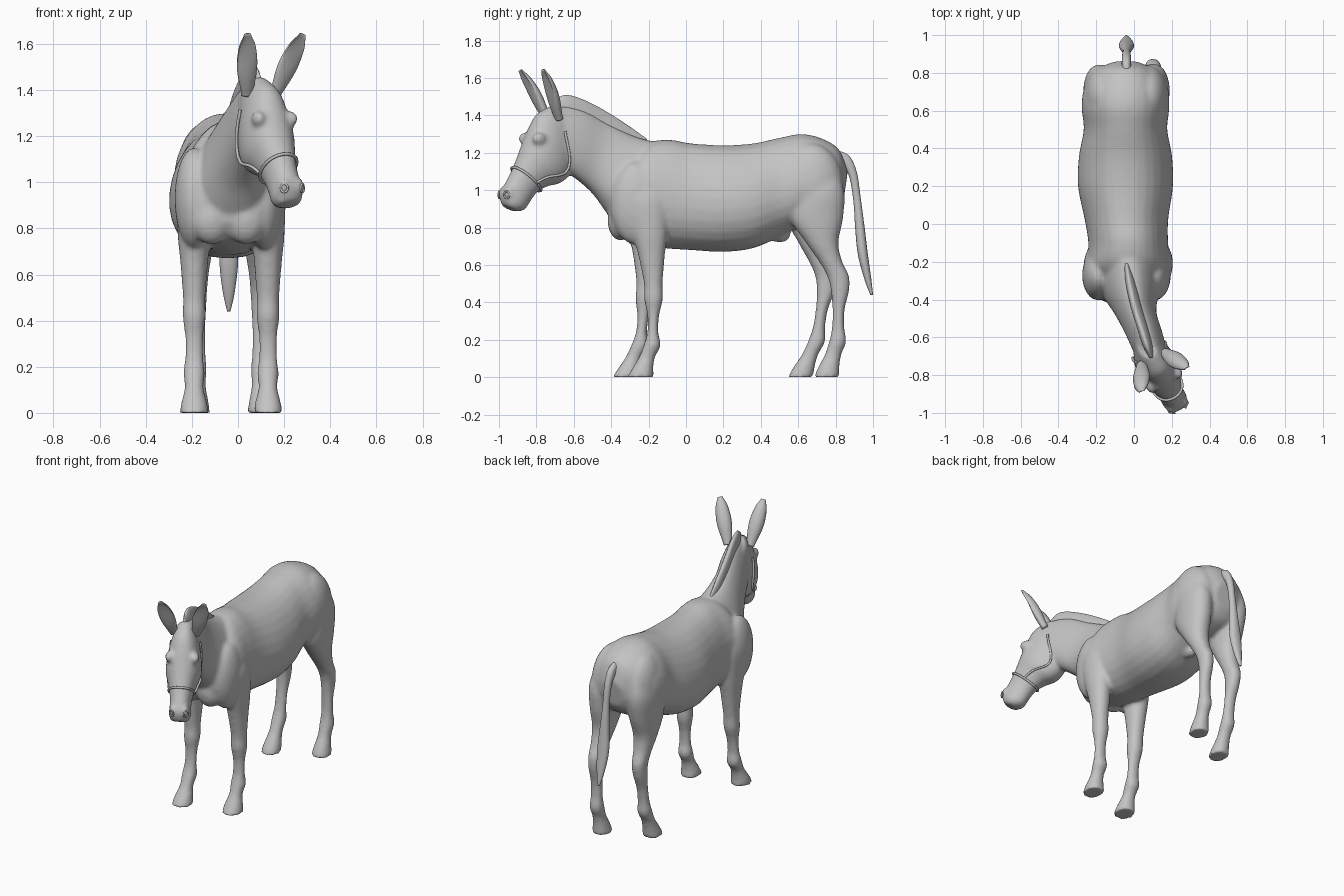
import bpy, bmesh, math
from mathutils import Vector, Matrix

cube = bpy.data.objects.get("Cube")
if cube:
    bpy.data.objects.remove(cube, do_unlink=True)

coat = bpy.data.materials.new("coat_grey")
coat.use_nodes = True
coat.diffuse_color = (0.55, 0.55, 0.55, 1)
coat.node_tree.nodes["Principled BSDF"].inputs["Base Color"].default_value = coat.diffuse_color

SIDES = 28
STEPS = 6
MID_X = -0.04


def sample(rows, t):
    """Catmull-Rom interpolation of section rows at position t."""
    last = len(rows) - 1
    i = min(int(t), last - 1)
    u = t - i
    p0, p1, p2, p3 = (rows[max(0, min(last, i + k))] for k in (-1, 0, 1, 2))
    return [b + 0.5 * u * (c - a + u * (2 * a - 5 * b + 4 * c - d + u * (3 * (b - c) + d - a)))
            for a, b, c, d in zip(p0, p1, p2, p3)]


def section_point(row, angle, egg=0.0, grow=0.0):
    """Row: x, upper y, upper z, lower y, lower z, half width."""
    x, y1, z1, y2, z2, w = row
    upper, lower = Vector((x, y1, z1)), Vector((x, y2, z2))
    half = (upper - lower) / 2
    half += half.normalized() * grow
    c, s = math.cos(angle), math.sin(angle)
    c = math.copysign(abs(c) ** 0.88, c)
    return (upper + lower) / 2 + Vector(((w + grow) * c * (1 - egg * s), 0, 0)) + half * s


def skin(bm, rings, matrix=Matrix()):
    """Bridge a series of rings and cap both ends."""
    verts = [[bm.verts.new(matrix @ p) for p in ring] for ring in rings]
    for a, b in zip(verts, verts[1:]):
        for i in range(len(a)):
            j = (i + 1) % len(a)
            bm.faces.new((a[i], a[j], b[j], b[i]))
    bm.faces.new(verts[0])
    bm.faces.new(verts[-1])


def loft(bm, rows, egg=0.0, matrix=Matrix()):
    count = (len(rows) - 1) * STEPS
    rings = []
    for k in range(count + 1):
        row = sample(rows, k / STEPS)
        rings.append([section_point(row, math.tau * i / SIDES, egg) for i in range(SIDES)])
    skin(bm, rings, matrix)


def blob(bm, centre, radii, matrix=Matrix()):
    placed = matrix @ Matrix.Translation(centre) @ Matrix.Diagonal((*radii, 1))
    bmesh.ops.create_uvsphere(bm, u_segments=24, v_segments=16, radius=1, matrix=placed)


def finish(name, bm):
    bmesh.ops.recalc_face_normals(bm, faces=bm.faces)
    for face in bm.faces:
        face.smooth = True
    mesh = bpy.data.meshes.new(name)
    bm.to_mesh(mesh)
    bm.free()
    mesh.materials.append(coat)
    obj = bpy.data.objects.new(name, mesh)
    bpy.context.collection.objects.link(obj)
    return obj


def strap(name, points, matrix, radius=0.007, closed=False):
    curve = bpy.data.curves.new(name, "CURVE")
    curve.dimensions = "3D"
    curve.bevel_depth = radius
    curve.bevel_resolution = 3
    curve.use_fill_caps = True
    line = curve.splines.new("POLY")
    line.points.add(len(points) - 1)
    for target, p in zip(line.points, points):
        target.co = (*(matrix @ p), 1)
    line.use_cyclic_u = closed
    curve.materials.append(coat)
    bpy.context.collection.objects.link(bpy.data.objects.new(name, curve))


# Section rows, from chest to rump
torso = [
    (-0.03, -0.405, 1.00, -0.41, 0.83, 0.13), (-0.03, -0.34, 1.10, -0.36, 0.76, 0.20),
    (-0.03, -0.22, 1.24, -0.26, 0.72, 0.22), (-0.03, -0.10, 1.27, -0.12, 0.69, 0.21),
    (-0.04, 0.03, 1.25, 0.02, 0.68, 0.22), (-0.045, 0.20, 1.24, 0.20, 0.67, 0.25),
    (-0.045, 0.36, 1.25, 0.36, 0.69, 0.245), (-0.045, 0.50, 1.28, 0.50, 0.75, 0.22),
    (-0.045, 0.62, 1.30, 0.60, 0.80, 0.23), (-0.045, 0.73, 1.275, 0.70, 0.82, 0.22),
    (-0.045, 0.82, 1.215, 0.79, 0.86, 0.165), (-0.045, 0.865, 1.10, 0.84, 0.93, 0.08)]
neck = [
    (-0.03, -0.10, 1.25, -0.34, 0.76, 0.18), (-0.02, -0.25, 1.28, -0.42, 0.87, 0.15),
    (0.005, -0.40, 1.35, -0.50, 0.98, 0.11), (0.048, -0.53, 1.42, -0.59, 1.06, 0.097),
    (0.08, -0.64, 1.45, -0.67, 1.11, 0.088), (0.10, -0.71, 1.44, -0.73, 1.16, 0.07)]
# Head in its own frame, poll at the origin, nose along -y
head = [
    (0, 0.02, 1.46, 0.15, 1.36, 0.05), (0, -0.08, 1.41, 0.13, 1.17, 0.09),
    (0, -0.13, 1.33, 0.10, 1.08, 0.106), (0, -0.165, 1.25, 0.04, 1.035, 0.11),
    (0, -0.20, 1.17, -0.03, 1.02, 0.09), (0, -0.235, 1.10, -0.095, 0.985, 0.072),
    (0, -0.27, 1.04, -0.14, 0.93, 0.066), (0, -0.30, 0.98, -0.17, 0.893, 0.068),
    (0, -0.29, 0.92, -0.22, 0.885, 0.05)]
head_frame = Matrix.Translation((0.105, -0.72, 0)) @ Matrix.Rotation(math.radians(27.5), 4, "Z")

# Leg rows: height, front y, back y, half width
fore_leg = [
    (1.06, -0.29, -0.16, 0.03), (0.95, -0.33, -0.10, 0.072), (0.78, -0.29, -0.10, 0.072),
    (0.65, -0.255, -0.113, 0.06), (0.50, -0.225, -0.125, 0.049), (0.42, -0.224, -0.123, 0.05),
    (0.33, -0.207, -0.143, 0.04), (0.24, -0.207, -0.148, 0.04), (0.17, -0.227, -0.135, 0.047),
    (0.11, -0.25, -0.165, 0.041), (0.05, -0.285, -0.175, 0.055), (0, -0.315, -0.17, 0.064)]
hind_leg = [
    (1.14, 0.64, 0.79, 0.04), (1.0, 0.58, 0.845, 0.085), (0.85, 0.56, 0.84, 0.085),
    (0.72, 0.64, 0.815, 0.072), (0.62, 0.71, 0.835, 0.056), (0.54, 0.755, 0.872, 0.047),
    (0.46, 0.775, 0.872, 0.043), (0.36, 0.783, 0.848, 0.038), (0.26, 0.78, 0.847, 0.039),
    (0.19, 0.765, 0.857, 0.045), (0.12, 0.742, 0.83, 0.041), (0.05, 0.705, 0.82, 0.052),
    (0, 0.685, 0.82, 0.06)]


def leg(bm, rows, x, stride):
    """Lower rows swing forward by the stride."""
    placed = []
    for z, front, back, w in rows:
        swing = stride * (1 - z)
        placed.append((x, front - swing, z, back - swing, z, w))
    loft(bm, placed)


# Body: torso, neck, head and legs merged into one skin
bm = bmesh.new()
loft(bm, torso, 0.12)
loft(bm, neck, 0.25)
loft(bm, head, 0.0, head_frame)
leg(bm, fore_leg, 0.13, 0)
leg(bm, fore_leg, -0.19, 0.08)
leg(bm, hind_leg, 0.10, 0)
leg(bm, hind_leg, -0.18, 0.14)
for side in (1, -1):
    # Shoulder, breast, haunch, brow and nostril swellings
    blob(bm, (MID_X + side * 0.15, -0.27, 0.93), (0.085, 0.135, 0.22))
    blob(bm, (MID_X + side * 0.075, -0.35, 0.84), (0.09, 0.07, 0.11))
    blob(bm, (MID_X + side * 0.115, 0.67, 1.02), (0.112, 0.172, 0.23))
    blob(bm, (side * 0.08, -0.115, 1.275), (0.027, 0.04, 0.035), head_frame)
    blob(bm, (side * 0.036, -0.27, 0.98), (0.026, 0.03, 0.04), head_frame)
blob(bm, (MID_X, 0.50, 0.76), (0.04, 0.06, 0.04))
body = finish("body", bm)
remesh = body.modifiers.new("blend", "REMESH")
remesh.mode = "VOXEL"
remesh.voxel_size = 0.011
remesh.use_smooth_shade = True
relax = body.modifiers.new("relax", "SMOOTH")
relax.factor = 0.5
relax.iterations = 10

# Upright mane along the crest
bm = bmesh.new()
loft(bm, [
    (-0.04, -0.21, 1.275, -0.20, 1.22, 0.012), (-0.02, -0.33, 1.36, -0.29, 1.24, 0.024),
    (0.01, -0.46, 1.44, -0.42, 1.32, 0.027), (0.045, -0.57, 1.492, -0.54, 1.38, 0.027),
    (0.07, -0.65, 1.508, -0.63, 1.40, 0.025), (0.09, -0.71, 1.475, -0.70, 1.40, 0.012)], 0.3)
finish("mane", bm)

# Tail with a fuller tuft below
bm = bmesh.new()
loft(bm, [
    (MID_X, 0.77, 1.22, 0.77, 1.15, 0.02), (MID_X, 0.865, 1.19, 0.825, 1.13, 0.025),
    (MID_X, 0.912, 1.10, 0.87, 1.08, 0.023), (MID_X, 0.935, 0.95, 0.895, 0.94, 0.022),
    (MID_X, 0.955, 0.80, 0.905, 0.79, 0.032), (MID_X, 0.972, 0.66, 0.92, 0.65, 0.04),
    (MID_X, 0.99, 0.53, 0.955, 0.52, 0.026), (MID_X, 1.0, 0.44, 0.985, 0.44, 0.007)])
finish("tail", bm)

# Cupped ears on narrow stems
ear_widths = [(0.026,), (0.034,), (0.043,), (0.047,), (0.044,), (0.035,), (0.016,)]
for side, label in ((1, "left"), (-1, "right")):
    base = Vector((side * 0.068, 0.01, 1.38))
    tip = Vector((side * 0.135, -0.122, 1.64))
    axis = (tip - base).normalized()
    across = axis.cross(Vector((side * 0.1, -1, 0))).normalized()
    facing = across.cross(axis).normalized()
    rings = []
    levels = (len(ear_widths) - 1) * STEPS
    for k in range(levels + 1):
        w = sample(ear_widths, k / STEPS)[0]
        ring = []
        for i in range(SIDES):
            a = math.tau * i / SIDES
            s = math.sin(a)
            depth = 0.85 * s if s < 0 else (0.75 - k / levels) * s
            ring.append(base.lerp(tip, k / levels) + across * w * math.cos(a) + facing * w * depth)
        rings.append(ring)
    bm = bmesh.new()
    skin(bm, rings, head_frame)
    finish("ear_" + label, bm)

    # Halter cheek strap: head position, angle around the head
    route = [(4.7, -0.3), (3.6, -0.45), (2.4, -0.7), (1.5, -0.5), (0.8, 0.0)]
    path = []
    for k in range((len(route) - 1) * STEPS + 1):
        t, a = sample(route, k / STEPS)
        path.append(section_point(sample(head, t), a if side > 0 else math.pi - a, grow=0.006))
    strap("halter_cheek_strap_" + label, path, head_frame)

    # Raised nostril rim
    rim = []
    for i in range(SIDES):
        a = math.tau * i / SIDES
        flare = 0.012 * math.cos(a)
        rim.append(Vector((side * (0.044 + flare), -0.292 + flare * 0.8, 0.975 + 0.018 * math.sin(a))))
    strap("nostril_rim_" + label, rim, head_frame, 0.005, True)

noseband = [section_point(sample(head, 4.7), math.tau * i / SIDES, grow=0.004) for i in range(SIDES)]
strap("halter_noseband", noseband, head_frame, closed=True)
